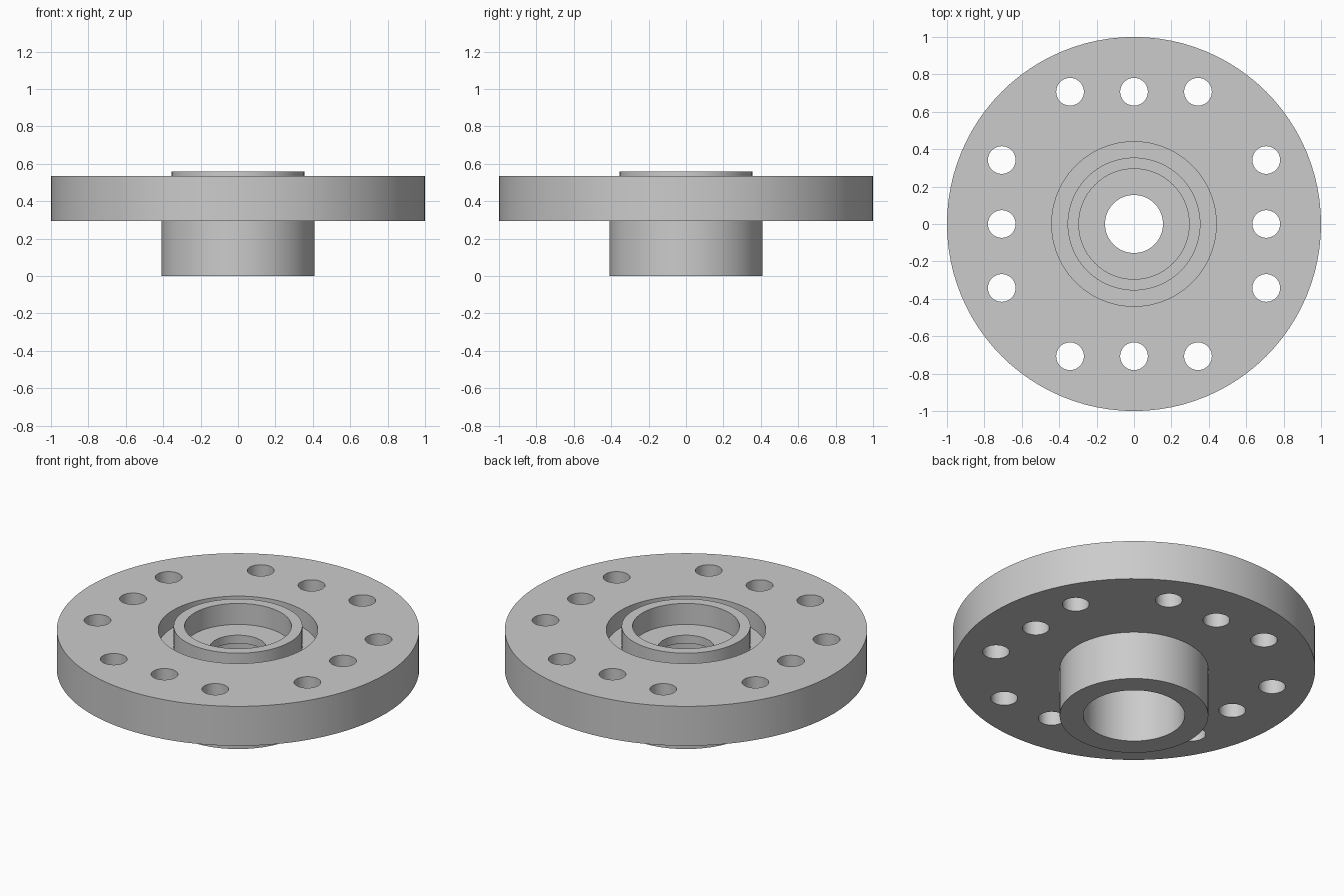
import bpy, bmesh, math
from mathutils import Matrix, Vector

cube = bpy.data.objects.get("Cube")
if cube:
    bpy.data.objects.remove(cube, do_unlink=True)

grey = bpy.data.materials.new("machined grey")
grey.use_nodes = True
grey.diffuse_color = (0.6, 0.6, 0.6, 1)
grey.node_tree.nodes["Principled BSDF"].inputs["Base Color"].default_value = (0.6, 0.6, 0.6, 1)


def make_object(name, bm):
    bmesh.ops.recalc_face_normals(bm, faces=bm.faces)
    mesh = bpy.data.meshes.new(name)
    bm.to_mesh(mesh)
    bm.free()
    mesh.materials.append(grey)
    obj = bpy.data.objects.new(name, mesh)
    bpy.context.collection.objects.link(obj)
    return obj


def lathe(name, profile, steps=96):
    """Revolve a closed (radius, height) profile about z."""
    bm = bmesh.new()
    verts = [bm.verts.new((r, 0, z)) for r, z in profile]
    edges = [bm.edges.new((v, verts[i - 1])) for i, v in enumerate(verts)]
    bmesh.ops.spin(bm, geom=verts + edges, cent=(0, 0, 0), axis=(0, 0, 1),
                   angle=2 * math.pi, steps=steps, use_merge=True)
    bmesh.ops.remove_doubles(bm, verts=bm.verts, dist=1e-5)
    return make_object(name, bm)


# Flange, hub, raised collar, groove and stepped bore in one section
flange_top, flange_base, recess, web_base = 0.535, 0.295, 0.43, 0.38
flange = lathe("flanged_hub", [
    (0.28, 0), (0.41, 0), (0.41, flange_base), (1, flange_base),
    (1, flange_top), (0.44, flange_top), (0.44, recess),
    (0.355, recess), (0.355, 0.558), (0.295, 0.558), (0.295, recess),
    (0.155, recess), (0.155, web_base), (0.28, web_base)])

# Bolt holes: a row of three on each of four sides
bm = bmesh.new()
for side in range(4):
    turn = Matrix.Rotation(side * math.pi / 2, 4, 'Z')
    for offset in (-0.342, 0, 0.342):
        place = turn @ Matrix.Translation(Vector((0.707, offset, 0.415)))
        bmesh.ops.create_cone(bm, cap_ends=True, segments=40, radius1=0.074,
                              radius2=0.074, depth=0.5, matrix=place)
cutter = make_object("bolt_hole_cutter", bm)
cutter.hide_render = True

cut = flange.modifiers.new("bolt holes", 'BOOLEAN')
cut.operation = 'DIFFERENCE'
cut.solver = 'EXACT'
cut.object = cutter
bpy.ops.object.select_all(action='DESELECT')
bpy.context.view_layer.objects.active = flange
flange.select_set(True)
bpy.ops.object.modifier_apply(modifier=cut.name)
bpy.data.objects.remove(cutter, do_unlink=True)
bpy.ops.object.shade_smooth_by_angle(angle=math.radians(30))
